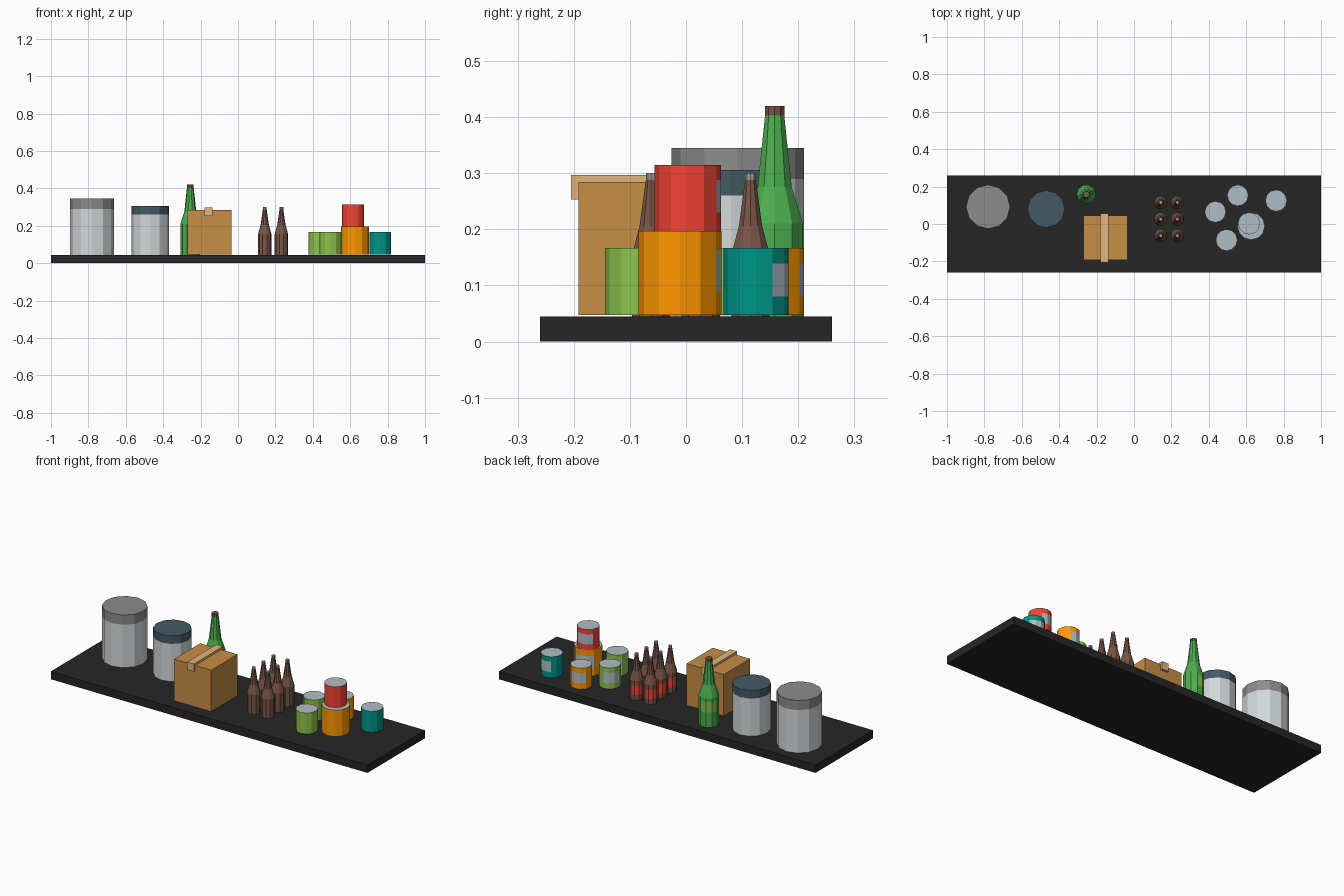
import bpy, bmesh
from math import sin, cos, tau

if "Cube" in bpy.data.objects:
    bpy.data.objects.remove(bpy.data.objects["Cube"])


def material(name, hexa):
    rgb = [int(hexa[i:i + 2], 16) / 255 for i in (0, 2, 4)]
    m = bpy.data.materials.new(name)
    m.diffuse_color = [(c / 12.92 if c < .04 else ((c + .055) / 1.055) ** 2.4) for c in rgb] + [1]
    m.use_nodes = True
    m.node_tree.nodes["Principled BSDF"].inputs["Base Color"].default_value = m.diffuse_color
    return m


M = {n: material(n, h) for n, h in dict(
    black="262626", pale="D3D9DA", steel="8C8C8C", slate="455A64", green="4CAF50",
    brown="795548", red="F44336", orange="FF9800", lime="8BC34A", teal="009688",
    tin="B0BEC5", card="C68E46", tape="E0B67E", olive="8BC34A", silver="9E9E9E").items()}


def finish(bm, name, mats):
    bmesh.ops.recalc_face_normals(bm, faces=bm.faces)
    me = bpy.data.meshes.new(name)
    bm.to_mesh(me)
    bm.free()
    for m in mats:
        me.materials.append(M[m])
    ob = bpy.data.objects.new(name, me)
    bpy.context.collection.objects.link(ob)
    return ob


def extrude_box(name, mat, lo, hi):
    bm = bmesh.new()
    bmesh.ops.create_cube(bm, size=1)
    for v in bm.verts:
        v.co = [lo[i] + (v.co[i] + .5) * (hi[i] - lo[i]) for i in range(3)]
    return finish(bm, name, [mat])


def lathe(name, x, y, profile, bands, mats, n=12, top=0, label=None):
    """Profile of (r, z); bands = material index per band;
    label = (band, first side, last side, material index)."""
    bm = bmesh.new()
    rings = [[bm.verts.new((x + r * cos(tau * k / n), y + r * sin(tau * k / n), z))
              for k in range(n)] for r, z in profile]
    bm.faces.new(rings[0][::-1])
    bm.faces.new(rings[-1]).material_index = top
    for b in range(len(rings) - 1):
        for k in range(n):
            j = (k + 1) % n
            f = bm.faces.new((rings[b][k], rings[b][j], rings[b + 1][j], rings[b + 1][k]))
            f.material_index = bands[b]
            if label and b == label[0] and label[1] <= k <= label[2]:
                f.material_index = label[3]
    return finish(bm, name, mats)


# shelf board
extrude_box("shelf", "black", (-1, -.26, 0), (1, .26, .045))

# two lidded jars
for name, x, y, r, split, h, lid in (("large_jar", -.78, .092, .118, .29, .345, "steel"),
                                     ("small_jar", -.47, .08, .10, .26, .306, "slate")):
    lathe(name, x, y, [(r, .045), (r, split), (r, h)], [0, 1], ["pale", lid], top=1)

# cardboard box with a strip of tape folded over its top
extrude_box("cardboard_box", "card", (-.27, -.192, .047), (-.035, .045, .284))
bm = bmesh.new()
outline = [(-.205, .253), (-.205, .297), (.057, .297), (.057, .253),
           (.045, .253), (.045, .284), (-.192, .284), (-.192, .253)]
face = bm.faces.new([bm.verts.new((-.178, y, z)) for y, z in outline])
ext = bmesh.ops.extrude_face_region(bm, geom=[face])
bmesh.ops.translate(bm, vec=(.042, 0, 0),
                    verts=[g for g in ext["geom"] if isinstance(g, bmesh.types.BMVert)])
finish(bm, "packing_tape", ["tape"])

# tall green bottle
lathe("green_bottle", -.255, .158,
      [(.053, .036), (.053, .13), (.053, .19), (.053, .21), (.032, .275), (.018, .403), (.018, .42)],
      [0, 0, 0, 0, 0, 1], ["green", "brown", "olive"], n=10, top=1, label=(1, 2, 4, 2))

# six small brown bottles
for x in (.143, .232):
    for y in (-.062, .026, .115):
        lathe("brown_bottle", x, y,
              [(.036, .033), (.036, .075), (.036, .13), (.036, .155), (.022, .205), (.01, .288), (.01, .3)],
              [0, 0, 0, 0, 0, 1], ["brown", "silver", "red"], n=10, top=1, label=(1, 2, 4, 2))

# food cans with wrap labels
cans = [("lime_can_back", .435, .065, .057, .047, .167, "lime", 3, 5),
        ("lime_can_front", .495, -.086, .058, .047, .167, "lime", 2, 4),
        ("orange_can", .555, .153, .057, .047, .167, "orange", 2, 4),
        ("teal_can", .76, .125, .058, .047, .167, "teal", 1, 3),
        ("large_orange_can", .626, -.011, .074, .047, .197, "orange", 2, 4),
        ("stacked_red_can", .615, .003, .059, .197, .315, "red", 2, 4)]
for name, x, y, r, z0, z1, col, a, b in cans:
    h = z1 - z0
    lathe(name, x, y, [(r, z0), (r, z0 + .28 * h), (r, z0 + .77 * h), (r, z1)],
          [0, 0, 0], [col, "tin"], top=1, label=(1, a, b, 1))
